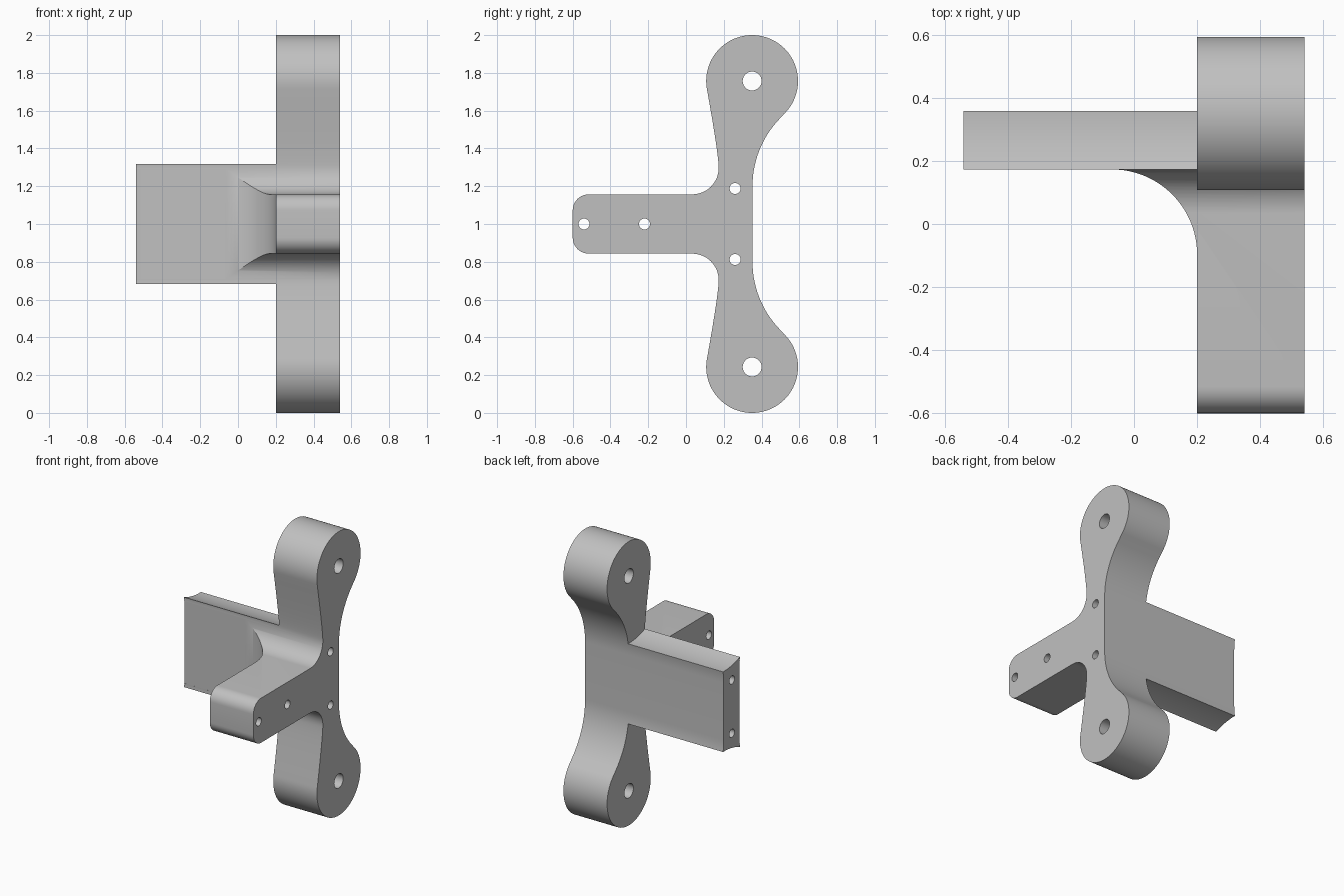
import bpy
import bmesh
from math import cos, sin, radians

cube = bpy.data.objects.get("Cube")
if cube:
    bpy.data.objects.remove(cube, do_unlink=True)

RIGHT, PLATE, LEFT = -0.54, 0.20, 0.54   # x of beam end, plate inner face, plate outer face
LOBE = (0.35, 1.757)                     # centre of the upper lobe (y, z)
FRONT = 0.173                            # y of the beam's front face


def arc(cx, cy, r, a0, a1, n):
    """Points on a circular arc, angles in degrees."""
    angles = [radians(a0 + (a1 - a0) * i / n) for i in range(n + 1)]
    return [(cx + r * cos(a), cy + r * sin(a)) for a in angles]


def bezier(p, c, q, n):
    """Inner points of a quadratic curve from p to q."""
    ts = [i / n for i in range(1, n)]
    return [tuple((1 - t) ** 2 * p[k] + 2 * t * (1 - t) * c[k] + t * t * q[k] for k in (0, 1))
            for t in ts]


def prism(name, outline, lo, hi, axis):
    """Extrude a (y, z) outline along x, or an (x, y) outline along z."""
    bm = bmesh.new()
    place = (lambda p, h: (h, *p)) if axis == "x" else (lambda p, h: (*p, h))
    face = bm.faces.new([bm.verts.new(place(p, lo)) for p in outline])
    ext = bmesh.ops.extrude_face_region(bm, geom=[face])
    move = (hi - lo, 0, 0) if axis == "x" else (0, 0, hi - lo)
    verts = [g for g in ext["geom"] if isinstance(g, bmesh.types.BMVert)]
    bmesh.ops.translate(bm, vec=move, verts=verts)
    bmesh.ops.recalc_face_normals(bm, faces=bm.faces)
    mesh = bpy.data.meshes.new(name)
    bm.to_mesh(mesh)
    bm.free()
    obj = bpy.data.objects.new(name, mesh)
    bpy.context.collection.objects.link(obj)
    return obj


def cut(body, cutter):
    """Subtract a cutter from the body and remove it."""
    cutter.hide_render = True
    bpy.context.view_layer.objects.active = body
    mod = body.modifiers.new("cut", "BOOLEAN")
    mod.operation = "DIFFERENCE"
    mod.solver = "EXACT"
    mod.object = cutter
    bpy.ops.object.modifier_apply(modifier=mod.name)
    bpy.data.objects.remove(cutter, do_unlink=True)


# Upper half of the side outline: arm corner, fillet, leg, lobe, back curve
corner = arc(-0.515, 1.072, 0.085, 180, 90, 10)
fillet = arc(FRONT - 0.14, 1.297, 0.14, -90, 0, 16)
lobe = arc(*LOBE, 0.243, 190, -47.1, 64)
leg = bezier(fillet[-1], (FRONT, 1.367), lobe[0], 12)
back = arc(0.867, 1.2, 0.515, 132.9, 180, 20)[1:]
upper = corner + fillet + leg + lobe + back
outline = upper + [(y, 2 - z) for y, z in reversed(upper)]
bracket = prism("bracket", outline, RIGHT, LEFT, "x")

# Clear the lobes away beside the plate, leaving the beam with hollowed edges
for z in (LOBE[1], 2 - LOBE[1]):
    ring = arc(LOBE[0], z, 0.475, 0, 360, 128)[:-1]
    cut(bracket, prism("lobe_clearance", ring, -0.7, PLATE, "x"))

# Cut the arm back to a rounded web where it meets the beam
web = arc(PLATE - 0.27, FRONT - 0.27, 0.27, 90, 0, 24)
web += [(PLATE, -0.8), (-0.7, -0.8), (-0.7, FRONT)]
cut(bracket, prism("web_clearance", web, 0.71, 1.29, "z"))

# Drilled holes: lobes, hub and arm
holes = [(*LOBE, 0.05), (LOBE[0], 2 - LOBE[1], 0.05),
         (0.26, 1.188, 0.029), (0.26, 0.812, 0.029),
         (-0.54, 1, 0.029), (-0.22, 1, 0.029)]
for y, z, r in holes:
    cut(bracket, prism("drill", arc(y, z, r, 0, 360, 32)[:-1], -0.7, 0.7, "x"))

# Single grey finish
grey = bpy.data.materials.new("plain_grey")
grey.use_nodes = True
colour = (0.53, 0.53, 0.53, 1)
grey.diffuse_color = colour
grey.node_tree.nodes["Principled BSDF"].inputs["Base Color"].default_value = colour
bracket.data.materials.clear()
bracket.data.materials.append(grey)

bpy.ops.object.select_all(action="DESELECT")
bracket.select_set(True)
bpy.context.view_layer.objects.active = bracket
bpy.ops.object.shade_smooth_by_angle(angle=radians(25))
